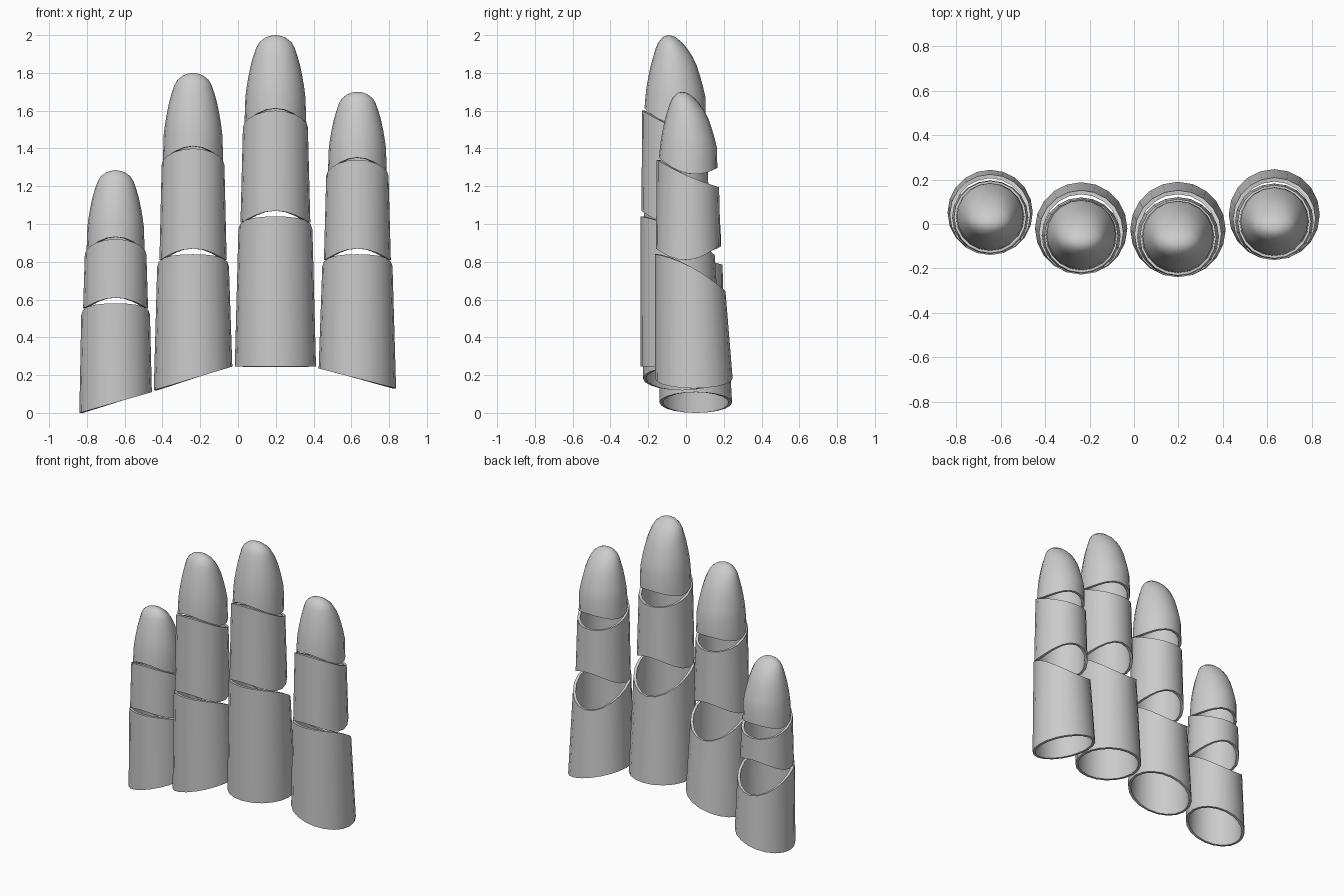
import bpy, bmesh, math

if "Cube" in bpy.data.objects:
    bpy.data.objects.remove(bpy.data.objects["Cube"])

SIDES = 20
WALL = 0.018


def edge(front, side, back):
    """Saddle-shaped rim: height as a function of depth (-1 front, 1 back)."""
    b, c = (back - front) / 2, (back + front) / 2 - side
    return lambda d, s: side + b * d + c * d * d


def shell(name, rows, cap=None):
    """Loft rows of (centre x, rx, front y, back y, height function) into a thin shell."""
    bm = bmesh.new()
    rings = []
    for cx, rx, yf, yb, zf in rows:
        ring = []
        for i in range(SIDES):
            a = math.tau * i / SIDES
            s, d = math.sin(a), -math.cos(a)
            ring.append(bm.verts.new((cx + rx * s, (yf + yb) / 2 + (yb - yf) / 2 * d, zf(d, s))))
        rings.append(ring)
    for lo, hi in zip(rings, rings[1:]):
        for i in range(SIDES):
            j = (i + 1) % SIDES
            bm.faces.new((lo[i], lo[j], hi[j], hi[i]))
    if cap:
        top = bm.verts.new(cap)
        for i in range(SIDES):
            bm.faces.new((rings[-1][i], rings[-1][(i + 1) % SIDES], top))
    me = bpy.data.meshes.new(name)
    bm.to_mesh(me)
    bm.free()
    ob = bpy.data.objects.new(name, me)
    bpy.context.collection.objects.link(ob)
    mod = ob.modifiers.new("wall", 'SOLIDIFY')
    mod.thickness, mod.offset = WALL, -1
    bpy.ops.object.select_all(action='DESELECT')
    ob.select_set(True)
    bpy.context.view_layer.objects.active = ob
    bpy.ops.object.modifier_apply(modifier=mod.name)
    bpy.ops.object.shade_smooth_by_angle(angle=math.radians(40))


# Fingertip profile: height fraction, width, front and back reach (in tip radii)
TIP = [(0, 1, 0, 1.98), (.31, .97, .03, 1.97), (.43, .925, .07, 1.89), (.54, .87, .13, 1.80),
       (.66, .80, .20, 1.69), (.77, .71, .29, 1.54), (.86, .62, .37, 1.36),
       (.92, .52, .45, 1.21), (.97, .34, .57, 1.03), (.99, .19, .66, .92)]


def finger(name, cx, yf, radii, low, joint1, joint2, apex):
    r0, r1, r2, r3, r4 = radii
    k = r0 / 0.205
    slant = lambda d, s: (low[0] + low[1]) / 2 + (low[1] - low[0]) / 2 * s
    # base sleeve
    j = joint1
    shell(name + "_base", [
        (cx, r0, yf, yf + 2 * r0, slant),
        (cx, r1, yf, yf + 2 * r1, edge(j, j - .065 * k, j - .195 * k))])
    # middle sleeve
    g, m = j + .03, joint2
    shell(name + "_middle", [
        (cx, r2, yf + .004, yf + .004 + 1.93 * r2, edge(g, g - .06 * k, g + .025 * k)),
        (cx, r3, yf + .008, yf + .008 + 2 * r3, edge(m, m - .085 * k, m - .145 * k))])
    # rounded fingertip
    t0 = m + .012
    z0 = t0 - .085 * k
    yt = yf + .02
    rows = []
    for t, w, f, b in TIP:
        zf = (lambda d, s, z=z0 + (apex - z0) * t: z) if t else edge(t0, z0, t0 - .055 * k)
        rows.append((cx, r4 * w, yt + r4 * f, yt + r4 * b, zf))
    shell(name + "_tip", rows, (cx, yt + r4 * .78, apex))


finger("little_finger", -.648, -.140, (.192, .182, .172, .163, .154), (0, .11), .58, .92, 1.285)
finger("ring_finger", -.238, -.228, (.208, .190, .178, .166, .160), (.12, .245), .84, 1.40, 1.80)
finger("middle_finger", .198, -.240, (.215, .196, .185, .172, .164), (.245, .245), 1.04, 1.60, 2.0)
finger("index_finger", .632, -.163, (.205, .186, .177, .165, .156), (.235, .13), .84, 1.34, 1.70)
